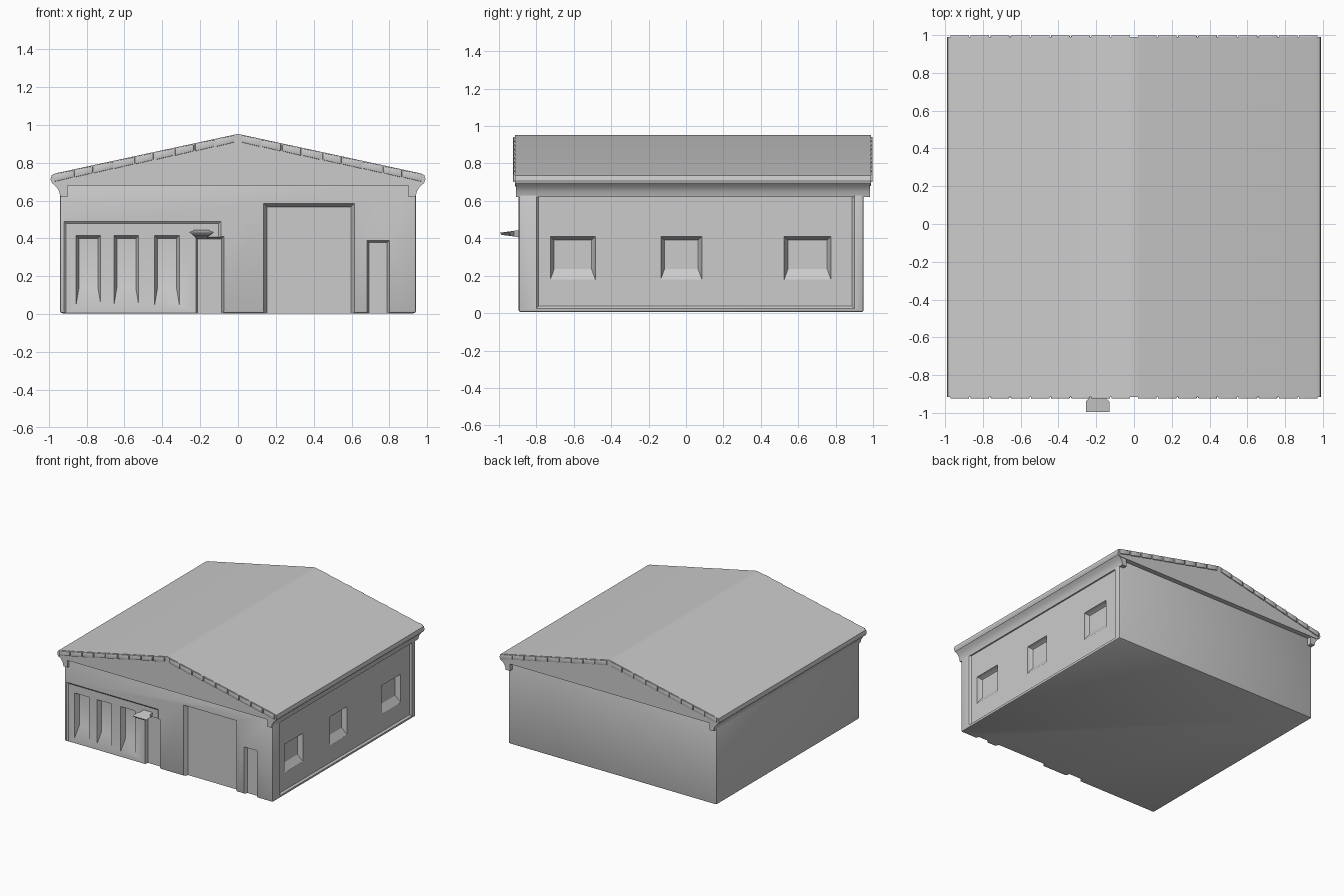
import bpy, bmesh, math
from mathutils import Vector

if "Cube" in bpy.data.objects:
    bpy.data.objects.remove(bpy.data.objects["Cube"])


def make_object(name, bm, bevel=0.0, segments=2):
    if bevel:
        bmesh.ops.bevel(bm, geom=bm.edges[:], offset=bevel, segments=segments,
                        profile=0.5, affect='EDGES', clamp_overlap=True)
    bmesh.ops.recalc_face_normals(bm, faces=bm.faces[:])
    mesh = bpy.data.meshes.new(name)
    bm.to_mesh(mesh)
    bm.free()
    obj = bpy.data.objects.new(name, mesh)
    bpy.context.collection.objects.link(obj)
    return obj


def loft(name, ring_a, ring_b, bevel=0.0):
    """Closed solid between two matching outlines."""
    bm = bmesh.new()
    a = [bm.verts.new(p) for p in ring_a]
    b = [bm.verts.new(p) for p in ring_b]
    bm.faces.new(a)
    bm.faces.new(b[::-1])
    for i in range(len(a)):
        j = (i + 1) % len(a)
        bm.faces.new((a[i], b[i], b[j], a[j]))
    return make_object(name, bm, bevel)


def prism(name, half_profile, y0, y1, bevel=0.0):
    """Extrude a profile mirrored in x along y."""
    pts = half_profile + [(-x, z) for x, z in reversed(half_profile) if x > 0]
    return loft(name, [(x, y0, z) for x, z in pts], [(x, y1, z) for x, z in pts], bevel)


def rect(side, u0, u1, z0, z1, d):
    pts = [(u0, z0), (u1, z0), (u1, z1), (u0, z1)]
    return [(u, d, z) if side == 'front' else (d, u, z) for u, z in pts]


def recess(side, u0, u1, z0, z1, depth, taper=0.012, sill=0.012, face=None):
    """Cut a tapered recess into the front or right wall."""
    s = -1 if side == 'front' else 1
    if face is None:
        face = -0.895 if side == 'front' else 0.925
    inner = rect(side, u0 + taper, u1 - taper, z0 + sill, z1 - taper, face - s * depth)
    mouth = rect(side, u0, u1, z0, z1, face + s * 0.0005)
    far = rect(side, u0, u1, z0, z1, face + s * 0.1)
    bm = bmesh.new()
    rings = [[bm.verts.new(p) for p in r] for r in (inner, mouth, far)]
    bm.faces.new(rings[0])
    bm.faces.new(rings[2][::-1])
    for a, b in zip(rings, rings[1:]):
        for i in range(4):
            j = (i + 1) % 4
            bm.faces.new((a[i], b[i], b[j], a[j]))
    cutter = make_object("cutter", bm)
    cutter.hide_render = True
    mod = walls.modifiers.new("recess", 'BOOLEAN')
    mod.operation, mod.solver, mod.object = 'DIFFERENCE', 'EXACT', cutter
    bpy.context.view_layer.objects.active = walls
    bpy.ops.object.modifier_apply(modifier=mod.name)
    bpy.data.objects.remove(cutter)


# Gabled wall block
walls = prism("walls", [(0.94, 0.005), (0.94, 0.72), (0, 0.92)], -0.895, 0.95, 0.012)

# Sunken panels: right wall between corner pilasters, lower left of the front
recess('right', -0.80, 0.90, 0.025, 0.80, 0.014, face=0.94)
recess('front', -0.92, -0.09, -0.1, 0.49, 0.010)

# Front openings: garage door, two doors, three tall windows with sloped sills
recess('front', 0.135, 0.615, -0.1, 0.585, 0.035, 0.018)
recess('front', 0.68, 0.80, -0.1, 0.39, 0.03)
recess('front', -0.225, -0.075, -0.1, 0.41, 0.04)
for x in (-0.79, -0.59, -0.375):
    recess('front', x - 0.065, x + 0.065, 0.05, 0.415, 0.04, 0.015, 0.09, face=-0.885)

# Right wall windows
for y0, y1 in ((-0.725, -0.485), (-0.135, 0.085), (0.525, 0.775)):
    recess('right', y0, y1, 0.18, 0.41, 0.035, 0.02, 0.055)

# Roof slab
roof = prism("roof", [(0.955, 0.68), (0.982, 0.692), (0.99, 0.712), (0.985, 0.735),
                      (0.96, 0.745), (0.03, 0.946), (0, 0.952), ], -0.915, 0.99)

# Curved soffits under the eaves
for s, label in ((1, "right"), (-1, "left")):
    pts = [(0.90, 0.62), (0.938, 0.62), (0.945, 0.65), (0.962, 0.675), (0.984, 0.695), (0.90, 0.72)]
    soffit = loft("soffit_" + label, [(s * x, -0.91, z) for x, z in pts],
                  [(s * x, 0.985, z) for x, z in pts])

# Sloping barge trim under the roof at both gables
for label, y0, y1 in (("front", -0.912, -0.88), ("back", 0.93, 0.985)):
    for s, side in ((1, "right"), (-1, "left")):
        pts = [(0, 0.94), (0, 0.895), (0.95, 0.675), (0.97, 0.73)]
        loft("barge_trim_%s_%s" % (label, side), [(s * x, y0, z) for x, z in pts],
             [(s * x, y1, z) for x, z in pts])

# Overlapping tile ends along the gable edges
for label, y0, y1 in (("front", -0.924, -0.90), ("back", 0.975, 0.998)):
    bm = bmesh.new()
    n = 9
    for s in (1, -1):
        for i in range(n):
            xa, xb = 0.02 + i * 0.96 / n, 0.02 + (i + 0.93) * 0.96 / n
            za, zb = 0.948 - 0.2165 * xa, 0.952 - 0.2165 * xb
            ring = [(xa, za), (xb, zb), (xb, zb - 0.042), (xa, za - 0.036)]
            a = [bm.verts.new((s * x, y0, z)) for x, z in ring]
            b = [bm.verts.new((s * x, y1, z)) for x, z in ring]
            bm.faces.new(a)
            bm.faces.new(b[::-1])
            for k in range(4):
                m = (k + 1) % 4
                bm.faces.new((a[k], b[k], b[m], a[m]))
    make_object("tile_ends_" + label, bm, 0.004)

# Small canopy above the entrance door
loft("door_canopy", [(-0.255, -0.995, 0.43), (-0.13, -0.995, 0.43), (-0.13, -0.94, 0.435),
                     (-0.15, -0.92, 0.44), (-0.15, -0.87, 0.445), (-0.235, -0.87, 0.445),
                     (-0.235, -0.92, 0.44), (-0.255, -0.94, 0.435)],
     [(-0.235, -0.985, 0.418), (-0.15, -0.985, 0.418), (-0.15, -0.94, 0.415),
      (-0.16, -0.92, 0.41), (-0.16, -0.87, 0.40), (-0.225, -0.87, 0.40),
      (-0.225, -0.92, 0.41), (-0.235, -0.94, 0.415)])

# Smooth the rounded edges, keep the corners crisp
bpy.ops.object.select_all(action='DESELECT')
for obj in bpy.context.scene.objects:
    obj.select_set(True)
bpy.context.view_layer.objects.active = walls
bpy.ops.object.shade_smooth_by_angle(angle=math.radians(30))
